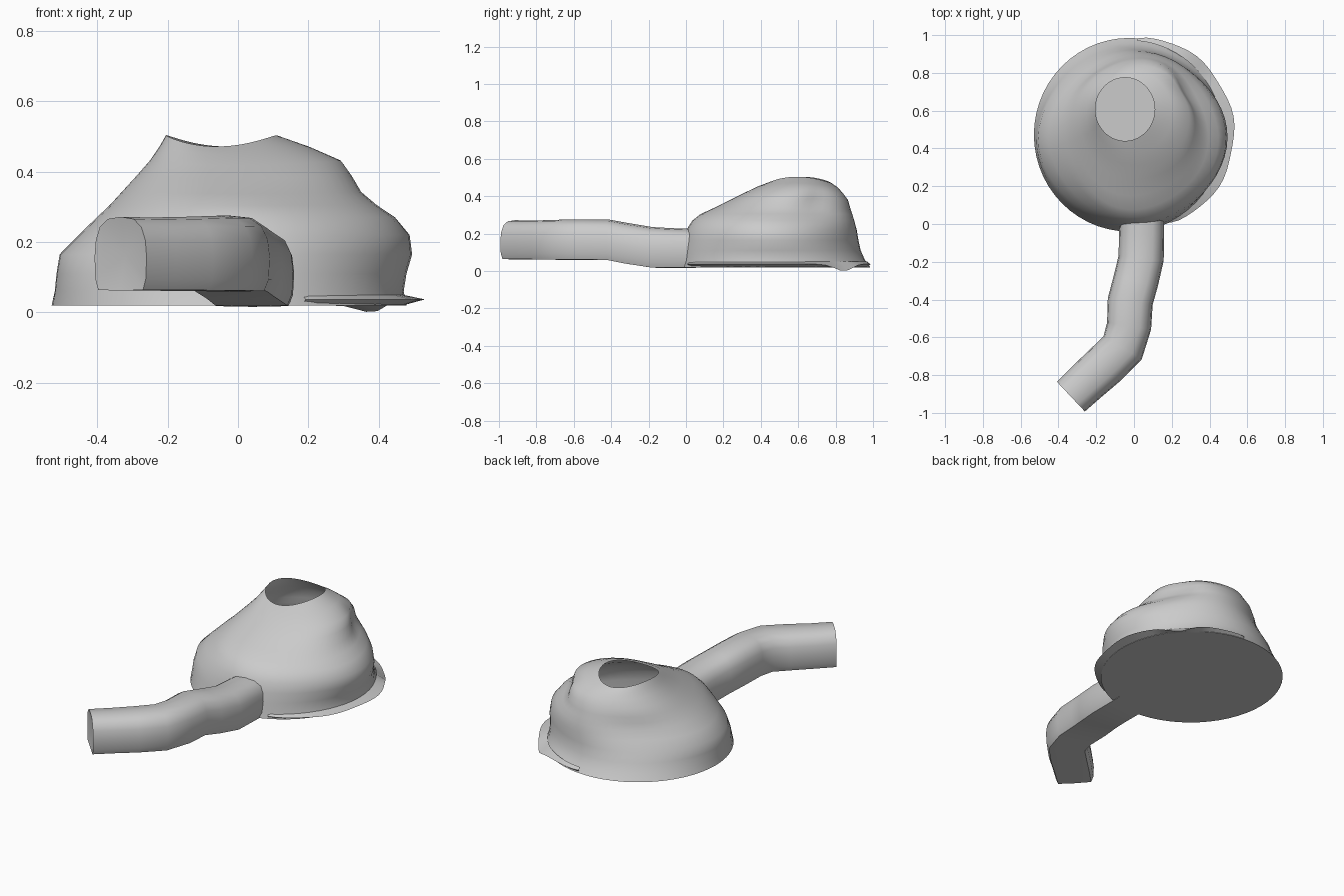
import bpy, bmesh, math
from mathutils import Vector

if "Cube" in bpy.data.objects:
    bpy.data.objects.remove(bpy.data.objects["Cube"])


def finish(name, bm, angle=40, recalc=True):
    if recalc:
        bmesh.ops.recalc_face_normals(bm, faces=bm.faces)
    me = bpy.data.meshes.new(name)
    bm.to_mesh(me)
    bm.free()
    ob = bpy.data.objects.new(name, me)
    bpy.context.collection.objects.link(ob)
    bpy.ops.object.select_all(action='DESELECT')
    ob.select_set(True)
    bpy.context.view_layer.objects.active = ob
    bpy.ops.object.shade_smooth_by_angle(angle=math.radians(angle))
    return ob


def loft(bm, rings):
    rows = [[bm.verts.new(p) for p in ring] for ring in rings]
    for a, b in zip(rows, rows[1:]):
        n = len(a)
        for i in range(n):
            bm.faces.new((a[i], a[(i + 1) % n], b[(i + 1) % n], b[i]))
    return rows


# Dome: lopsided rings (z, left, right, front, back), open at the crown
N = 56
PROFILE = [
    (0.02, -0.53, 0.48, -0.04, 0.985),
    (0.06, -0.52, 0.47, -0.03, 0.955),
    (0.11, -0.512, 0.475, -0.02, 0.93),
    (0.165, -0.50, 0.488, -0.005, 0.915),
    (0.22, -0.445, 0.48, 0.01, 0.905),
    (0.27, -0.395, 0.44, 0.04, 0.893),
    (0.305, -0.36, 0.39, 0.08, 0.886),
    (0.34, -0.33, 0.35, 0.15, 0.878),
    (0.385, -0.29, 0.325, 0.235, 0.868),
    (0.425, -0.253, 0.295, 0.31, 0.84),
    (0.46, -0.225, 0.205, 0.375, 0.81),
    (0.488, -0.205, 0.11, 0.44, 0.775),
]
rings = []
for k, (z, l, r, f, b) in enumerate(PROFILE):
    t = k / (len(PROFILE) - 1)
    ring = []
    for i in range(N):
        a = 2 * math.pi * i / N
        wob = 1 + 0.02 * math.sin(math.pi * t) * math.sin(4 * a + 5 * t)
        dz = 0.016 * t ** 4 * math.sin(2 * a + 2.2 - math.pi / 2 * 0.3)
        # dent in the right flank, high up
        dent = math.exp(-((a - 0.55) / 0.3) ** 2 - ((t - 0.72) / 0.14) ** 2)
        wob -= 0.08 * dent
        ring.append(Vector(((l + r) / 2 + (r - l) / 2 * math.cos(a) * wob,
                            (f + b) / 2 + (b - f) / 2 * math.sin(a) * wob,
                            z + dz)))
    rings.append(ring)
bm = bmesh.new()
rows = loft(bm, rings)
bm.faces.new(list(reversed(rows[0])))
finish("dome_shell", bm, 50)

# Ragged thin brim around the right and back of the base
bm = bmesh.new()
strip = []
M = 30
for i in range(M + 1):
    s = i / M
    a = math.radians(-65 + 150 * s)
    c, sn = math.cos(a), math.sin(a)
    w = math.sin(math.pi * s) ** 0.6 * (0.042 + 0.006 * math.sin(9 * a))
    dip = math.exp(-((a - 0.75) / 0.16) ** 2)
    strip.append([bm.verts.new(p) for p in (
        (-0.025 + 0.495 * c, 0.472 + 0.50 * sn, 0.05),
        (-0.025 + (0.513 + w) * c, 0.472 + (0.513 + w * 0.9) * sn, 0.037 - 0.037 * dip),
        (-0.025 + 0.495 * c, 0.472 + 0.50 * sn, 0.02))])
for p, q in zip(strip, strip[1:]):
    for j in range(2):
        bm.faces.new((p[j], p[j + 1], q[j + 1], q[j]))
finish("base_brim", bm, 30)

# Entrance tunnel: (x, y, floor z, top z, half width), flat floor, rounded top
PATH = [
    (0.045, 0.05, 0.018, 0.225, 0.115),
    (0.04, -0.05, 0.018, 0.228, 0.12),
    (0.038, -0.18, 0.02, 0.235, 0.12),
    (0.01, -0.30, 0.04, 0.255, 0.12),
    (-0.02, -0.41, 0.06, 0.275, 0.12),
    (-0.026, -0.54, 0.061, 0.275, 0.118),
    (-0.06, -0.655, 0.062, 0.275, 0.118),
    (-0.15, -0.745, 0.063, 0.272, 0.116),
    (-0.25, -0.835, 0.064, 0.27, 0.112),
    (-0.334, -0.914, 0.064, 0.272, 0.108),
]
SECTION = [(-0.86, 0), (0, -0.01), (0.86, 0), (0.97, 0.15), (1, 0.45), (0.95, 0.68),
           (0.8, 0.86), (0.5, 0.97), (0, 1), (-0.5, 0.97), (-0.8, 0.86),
           (-0.95, 0.68), (-1, 0.45), (-0.97, 0.15)]
rings = []
for k, (x, y, z0, z1, w) in enumerate(PATH):
    p, q = PATH[max(k - 1, 0)], PATH[min(k + 1, len(PATH) - 1)]
    d = Vector((q[0] - p[0], q[1] - p[1], 0)).normalized()
    side = Vector((-d.y, d.x, 0))
    rings.append([Vector((x, y, z0 + (z1 - z0) * v)) + side * (w * u) for u, v in SECTION])
bm = bmesh.new()
rows = loft(bm, rings)
# slightly dished end cap
end = rows[-1]
mid = bm.verts.new((-0.322, -0.902, 0.165))
for i in range(len(end)):
    bm.faces.new((end[i], end[(i + 1) % len(end)], mid))
finish("entrance_tunnel", bm, 45)
